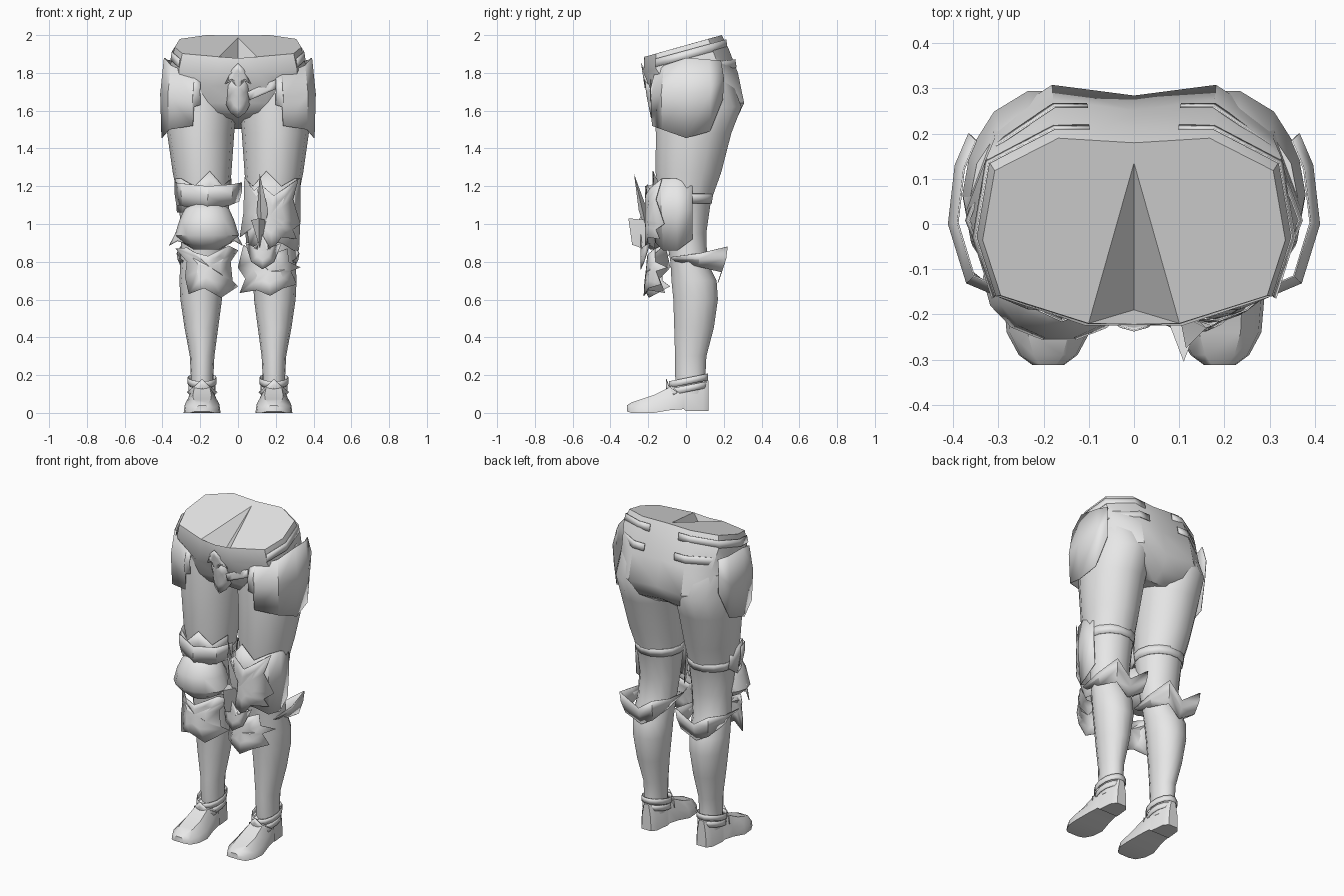
import bpy, bmesh, math

MAT = bpy.data.materials.new("plain grey")
MAT.diffuse_color = (0.8, 0.8, 0.8, 1)
SIDES = ((1, "left"), (-1, "right"))


def make(name, verts, faces, angle=35, thick=0):
    """Mesh object with consistent normals, smooth shading and optional thickness."""
    me = bpy.data.meshes.new(name)
    me.from_pydata(verts, [], faces)
    bm = bmesh.new()
    bm.from_mesh(me)
    bmesh.ops.recalc_face_normals(bm, faces=bm.faces)
    bm.to_mesh(me)
    bm.free()
    me.materials.append(MAT)
    ob = bpy.data.objects.new(name, me)
    bpy.context.collection.objects.link(ob)
    bpy.ops.object.select_all(action='DESELECT')
    ob.select_set(True)
    bpy.context.view_layer.objects.active = ob
    bpy.ops.object.shade_smooth_by_angle(angle=math.radians(angle))
    if thick:
        mod = ob.modifiers.new("thickness", 'SOLIDIFY')
        mod.thickness = thick
        mod.offset = 0
    return ob


def bridge(rings, closed=True):
    n = len(rings[0])
    return [(k * n + i, k * n + (i + 1) % n, (k + 1) * n + (i + 1) % n, (k + 1) * n + i)
            for k in range(len(rings) - 1) for i in range(n if closed else n - 1)]


def loft(name, rings, angle=35, caps=True, thick=0):
    n, m = len(rings[0]), len(rings)
    faces = bridge(rings)
    if caps:
        faces += [tuple(range(n)), tuple(range((m - 1) * n, m * n))]
    return make(name, [p for r in rings for p in r], faces, angle, thick)


def strip(name, cols, s=1, top=1.0, low=1.0, centre=(0.19, 0.03), angle=25):
    """Wrapped plate from columns (x, y, z top, z bottom); top and low scale its rims."""
    cx, cy = centre
    rows = []
    for f, t in ((top, 0), (1, 0.45), (low, 1)):
        rows.append([(s * (cx + (x - cx) * f), cy + (y - cy) * f, a + (b - a) * t)
                     for x, y, a, b in cols])
    return make(name, [p for r in rows for p in r], bridge(rows, False), angle, 0.004)


def shell(name, outline, yc, depth, s=1, cx=0.17, hw=0.16, tilt=0.0, angle=25):
    """Curved plate from an (x, z) outline, bent back away from its middle."""
    n = len(outline)
    mx = sum(p[0] for p in outline) / n
    mz = sum(p[1] for p in outline) / n

    def pt(x, z):
        return (s * x, yc + depth * ((x - cx) / hw) ** 2 + tilt * (z - mz), z)
    rows = [[pt(mx + (x - mx) * f, mz + (z - mz) * f) for x, z in outline] for f in (1, 0.5)]
    verts = rows[0] + rows[1] + [pt(mx, mz)]
    faces = bridge(rows) + [(n + i, n + (i + 1) % n, 2 * n) for i in range(n)]
    return make(name, verts, faces, angle, 0.004)


# Pelvis with tilted waist and a V-shaped pocket sunk into the front of the top
HALF = [(0, -1), (0.3, -1), (0.88, -0.7), (1, -0.1), (0.92, 0.65), (0.5, 1), (0, 0.95)]
ROUND = [(0, -0.95), (0.4, -1), (0.84, -0.62), (1, -0.05), (0.83, 0.64), (0.48, 1), (0, 0.9)]


def mirror(half):
    return half + [(-x, y) for x, y in half[5:0:-1]]


def hip_ring(zf, zb, rx, yf, yb, pts):
    return [(u * rx, (yf + yb) / 2 + v * (yb - yf) / 2, zf + (zb - zf) * (v + 1) / 2)
            for u, v in pts]


rings = [hip_ring(*r, mirror(HALF)) for r in (
    (1.885, 2.0, 0.335, -0.22, 0.19), (1.80, 1.93, 0.355, -0.225, 0.225))]
rings += [hip_ring(*r, mirror(ROUND)) for r in (
    (1.73, 1.80, 0.372, -0.195, 0.275), (1.64, 1.64, 0.378, -0.165, 0.308),
    (1.59, 1.55, 0.28, -0.135, 0.265), (1.565, 1.50, 0.15, -0.09, 0.19))]
rings[0][0] = (0, -0.222, 1.878)
apex = 72
make("pelvis", [p for r in rings for p in r] + [(0, 0.135, 1.985), (0, -0.19, 1.77)],
     bridge(rings) + [(1, 2, 3, 4, 5, 6, apex), (apex, 6, 7, 8, 9, 10, 11), (apex, 1, 73),
                      (apex, 73, 11), (1, 0, 73), (0, 11, 73), tuple(range(60, 72))], 40)

# Crotch guard and belt ornament
shell("crotch_guard", [(-0.06, 1.72), (-0.03, 1.765), (0.03, 1.765), (0.06, 1.72),
                       (0.072, 1.65), (0.04, 1.59), (0, 1.56), (-0.04, 1.59), (-0.072, 1.65)],
      -0.205, 0.055, cx=0, hw=0.07, tilt=-0.2, angle=60)
shell("belt_ornament", [(-0.07, 1.74), (-0.03, 1.82), (0, 1.85), (0.03, 1.82), (0.07, 1.74),
                        (0.04, 1.765), (0, 1.72), (-0.04, 1.765)], -0.225, 0.02, cx=0, hw=0.07,
      tilt=-0.15)
shell("slanted_strap", [(0.05, 1.70), (0.2, 1.765), (0.2, 1.715), (0.06, 1.655)],
      -0.19, 0.01, cx=0.12)

# Leg rings: z, inner x, outer x, front y, back y
LEG = [(1.75, 0.02, 0.365, -0.16, 0.25), (1.62, 0.008, 0.38, -0.17, 0.30),
       (1.48, 0.02, 0.375, -0.165, 0.245), (1.27, 0.035, 0.345, -0.165, 0.19),
       (1.12, 0.045, 0.315, -0.14, 0.135), (0.95, 0.06, 0.30, -0.11, 0.11),
       (0.80, 0.075, 0.305, -0.085, 0.115), (0.70, 0.08, 0.31, -0.08, 0.165),
       (0.60, 0.085, 0.305, -0.07, 0.172), (0.45, 0.105, 0.283, -0.065, 0.15),
       (0.30, 0.125, 0.255, -0.06, 0.11), (0.20, 0.13, 0.25, -0.06, 0.105),
       (0.10, 0.13, 0.25, -0.05, 0.105)]


def leg_ring(s, z, xi, xo, yf, yb, grow=0.0, slope=0.0, n=14):
    ring = []
    for i in range(n):
        a = 2 * math.pi * i / n
        y = (yf + yb) / 2 + ((yb - yf) / 2 + grow) * math.sin(a)
        ring.append((s * ((xi + xo) / 2 + ((xo - xi) / 2 + grow) * math.cos(a)),
                     y, z + slope * y))
    return ring


# Foot sections: y, half width, bottom z, top z
FOOT = [(0.12, 0.032, 0.01, 0.17), (0.09, 0.055, 0.01, 0.19), (0.0, 0.064, 0.01, 0.20),
        (-0.01, 0.07, 0.02, 0.18), (-0.08, 0.08, 0.015, 0.14), (-0.17, 0.098, 0.0, 0.095),
        (-0.24, 0.092, 0.0, 0.072), (-0.29, 0.065, 0.0, 0.055), (-0.312, 0.035, 0.008, 0.04)]
SECTION = [(-1, 0), (1, 0), (0.93, 0.5), (0.5, 1), (-0.5, 1), (-0.93, 0.5)]

for s, side in SIDES:
    loft(side + "_leg", [leg_ring(s, *r) for r in LEG], 40)

    # Boot foot and ankle straps
    loft(side + "_foot", [[(s * (0.19 + u * w), y, a + (b - a) * v) for u, v in SECTION]
                          for y, w, a, b in FOOT], 40)
    for k, z in enumerate((0.125, 0.165)):
        loft(side + "_ankle_strap_" + str(k), [
            leg_ring(s, z + dz, 0.125, 0.255, -0.08, 0.108, 0.005 + 0.005 * k, 0.2)
            for dz in (-0.015, 0.02)], 30, False, 0.004)
    shell(side + "_ankle_plate", [(0.11, 0.11), (0.15, 0.14), (0.19, 0.18), (0.23, 0.14),
                                  (0.27, 0.11), (0.25, 0.09), (0.19, 0.13), (0.13, 0.09)],
          -0.105, 0.06, s, 0.19, 0.08)

    # Hip plate and side belts
    strip(side + "_hip_plate", [(0.365, 0.2, 1.865, 1.66), (0.395, 0.13, 1.87, 1.49),
                                (0.41, 0, 1.88, 1.455), (0.37, -0.13, 1.84, 1.50),
                                (0.24, -0.185, 1.79, 1.52), (0.235, -0.187, 1.79, 1.62),
                                (0.2, -0.19, 1.77, 1.63)], s, 0.91, 0.97)
    for k, (zf, zb, rx, yf, yb) in enumerate(((1.835, 1.955, 0.352, -0.228, 0.214),
                                              (1.78, 1.85, 0.368, -0.222, 0.262))):
        arc = (ROUND if k else HALF)[2:6] + [(0.28, 1)]
        rows = [hip_ring(zf + d, zb + d, rx + e, yf - e, yb + e, arc)
                for d, e in ((0.022, -0.003), (-0.022, 0.004))]
        rows = [[(s * x, y, z) for x, y, z in r] for r in rows]
        make(side + "_side_belt_" + str(k), rows[0] + rows[1], bridge(rows, False), 30, 0.004)

    # Thigh trim, long on the left leg only
    low = 0.0 if s > 0 else 0.2
    strip(side + "_thigh_trim", [(0.325, 0.035, 1.2, 0.92 + low), (0.33, -0.05, 1.24, 0.86 + low),
                                 (0.30, -0.13, 1.24, 0.86 + low), (0.23, -0.17, 1.2, 0.9 + low),
                                 (0.15, -0.175, 1.28, 0.9 + low), (0.08, -0.14, 1.2, 0.9 + low),
                                 (0.035, -0.05, 1.24, 0.9 + low)], s, 1.0, 0.94)

    # Thigh strap and flared cuff behind the knee
    loft(side + "_thigh_strap", [leg_ring(s, z, 0.045 - g, 0.316 + g, -0.14, 0.135 + g, 0.003)
                                 for z, g in ((1.16, 0.008), (1.11, 0))], 30, False, 0.004)
    strip(side + "_back_cuff", [(0.075, -0.075, 0.825, 0.805), (0.065, 0.07, 0.845, 0.775),
                                (0.085, 0.212, 0.88, 0.745), (0.19, 0.19, 0.80, 0.69),
                                (0.30, 0.212, 0.88, 0.745), (0.318, 0.07, 0.845, 0.775),
                                (0.305, -0.075, 0.825, 0.805)], s, 1.04, 0.87, angle=20)

# Right knee: band, cap with side points, shin plate
strip("right_knee_band", [(0.335, -0.06, 1.22, 1.1), (0.30, -0.15, 1.215, 1.095),
                          (0.16, -0.215, 1.20, 1.075), (0.03, -0.17, 1.21, 1.10),
                          (-0.02, -0.08, 1.22, 1.12)], -1, 1.0, 0.93)
cap = []
for z, w, d in ((1.11, 0.08, 0.07), (1.08, 0.118, 0.10), (1.02, 0.145, 0.135),
                (0.94, 0.17, 0.14), (0.90, 0.13, 0.11), (0.865, 0.07, 0.07)):
    cap.append([(-0.165 + w * math.cos(a), -0.12 + d * math.sin(a), z)
                for a in (2 * math.pi * i / 14 for i in range(14))])
loft("right_knee_cap", cap, 50)
for x, d in ((0.30, 1), (0.04, -1)):
    shell("right_knee_point", [(x, 1.0), (x + 0.03 * d, 0.95), (x + 0.065 * d, 0.885),
                               (x + 0.02 * d, 0.91), (x - 0.04 * d, 0.89)], -0.19, 0.06, -1)
shell("right_shin_plate", [(0.33, 0.87), (0.27, 0.875), (0.23, 0.85), (0.16, 0.83),
                           (0.10, 0.86), (0.05, 0.885), (0.0, 0.86), (0.04, 0.80),
                           (0.03, 0.70), (0.0, 0.67), (0.09, 0.61), (0.18, 0.66),
                           (0.26, 0.63), (0.28, 0.72), (0.27, 0.80)], -0.21, 0.12, -1, tilt=0.1)

# Left knee: jagged guard, standing blades, jagged shin plate
shell("left_knee_guard", [(0.035, 1.25), (0.08, 1.17), (0.12, 1.21), (0.19, 1.15), (0.25, 1.19),
                          (0.32, 1.24), (0.29, 1.13), (0.33, 1.0), (0.29, 0.97), (0.31, 0.92),
                          (0.23, 0.93), (0.18, 0.86), (0.12, 0.9), (0.06, 0.87), (0.05, 0.96),
                          (0.01, 0.93), (0.03, 1.06)], -0.215, 0.10)
make("left_long_blade", [(0.115, -0.275, 1.265), (0.16, -0.23, 1.07), (0.12, -0.25, 1.07),
                         (0.10, -0.20, 1.06), (0.13, -0.2, 0.93)],
     [(0, 1, 2), (0, 2, 3), (4, 2, 1), (4, 3, 2), (0, 3, 1), (4, 1, 3)], 20)
make("left_short_blade", [(0.11, -0.305, 1.03), (0.15, -0.2, 1.02), (0.11, -0.285, 0.89),
                          (0.07, -0.2, 1.02), (0.12, -0.2, 0.86)],
     [(0, 1, 2), (0, 2, 3), (0, 3, 1), (1, 4, 2), (2, 4, 3), (1, 3, 4)], 20)
shell("left_middle_crest", [(0.04, 0.90), (0.09, 0.87), (0.125, 0.95), (0.17, 0.87),
                            (0.23, 0.90), (0.19, 0.80), (0.13, 0.76), (0.07, 0.80)],
      -0.24, 0.05, cx=0.13, hw=0.1)
shell("left_shin_plate", [(0.03, 0.89), (0.10, 0.83), (0.18, 0.84), (0.26, 0.87), (0.27, 0.80),
                          (0.33, 0.77), (0.28, 0.75), (0.31, 0.68), (0.24, 0.66), (0.17, 0.62),
                          (0.10, 0.65), (0.01, 0.635), (0.04, 0.71), (0.0, 0.77)], -0.21, 0.11,
      tilt=0.1)
